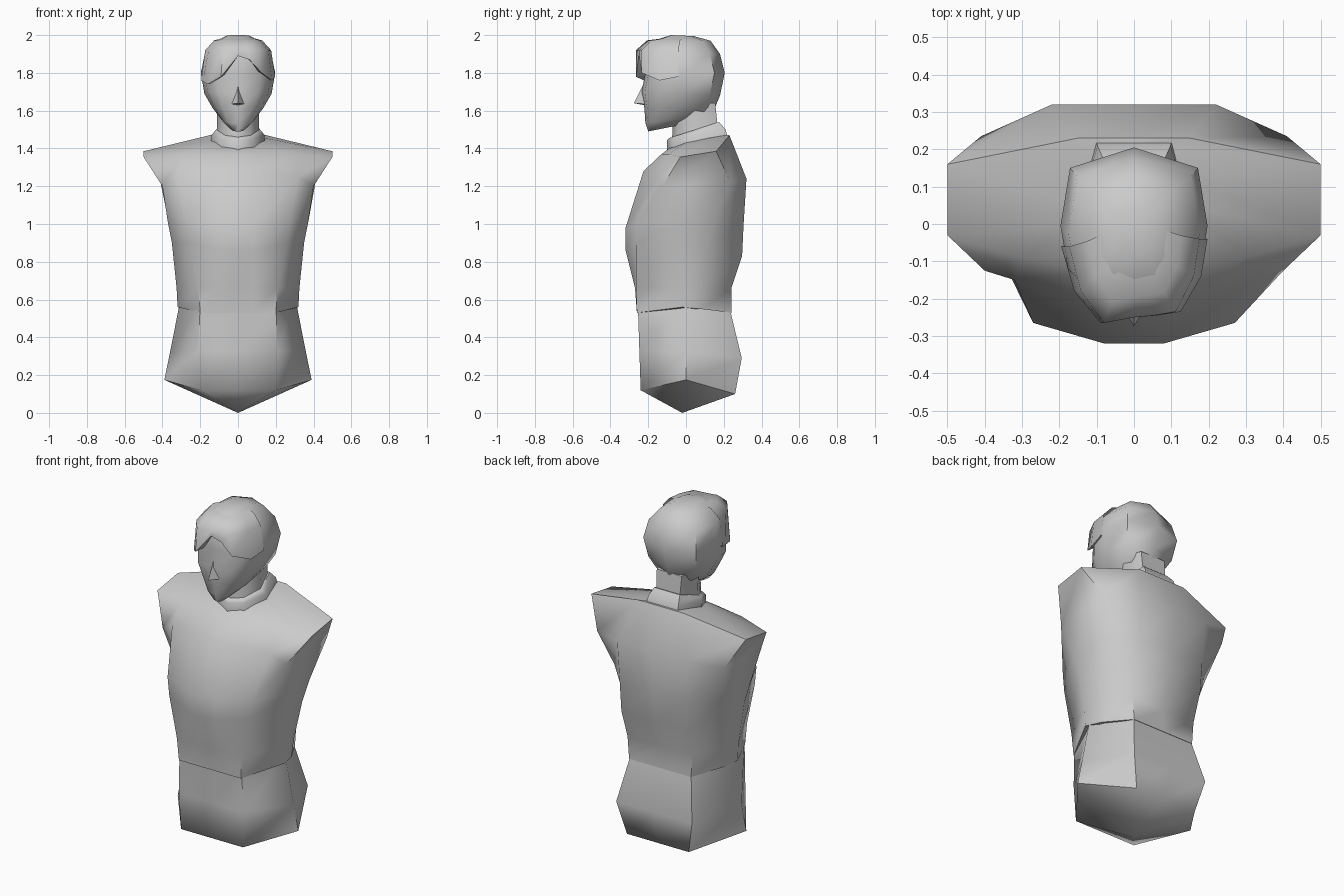
import bpy
import bmesh
import math

default_cube = bpy.data.objects.get("Cube")
if default_cube:
    bpy.data.objects.remove(default_cube, do_unlink=True)

# Single plain grey material
grey = bpy.data.materials.new("plain_grey")
grey.use_nodes = True
colour = (0.6, 0.6, 0.6, 1)
grey.diffuse_color = colour
shader = grey.node_tree.nodes["Principled BSDF"]
shader.inputs["Base Color"].default_value = colour
shader.inputs["Roughness"].default_value = 0.8


def finish(name, bm, angle=60):
    """Turn a bmesh into a named, smooth-shaded object."""
    mesh = bpy.data.meshes.new(name)
    bm.to_mesh(mesh)
    bm.free()
    mesh.materials.append(grey)
    obj = bpy.data.objects.new(name, mesh)
    bpy.context.collection.objects.link(obj)
    bpy.ops.object.select_all(action="DESELECT")
    obj.select_set(True)
    bpy.context.view_layer.objects.active = obj
    bpy.ops.object.shade_smooth_by_angle(angle=math.radians(angle))
    return obj


def full_ring(half):
    """Mirror a half section, running front to back, into a closed ring."""
    def centre(point):
        return (0, point[1], point[2])
    left = list(half)
    if left[0][0] > 0:
        left.insert(0, centre(left[0]))
    if left[-1][0] > 0:
        left.append(centre(left[-1]))
    right = [(-x, y, z) for x, y, z in reversed(left[1:-1])]
    return left + right


def loft(name, halves, tip=None, angle=60):
    """Skin a stack of mirrored sections; close the base flat or to a tip."""
    bm = bmesh.new()
    rings = [[bm.verts.new(p) for p in full_ring(half)] for half in halves]
    count = len(rings[0])
    for low, high in zip(rings, rings[1:]):
        for i in range(count):
            j = (i + 1) % count
            bm.faces.new((low[i], low[j], high[j], high[i]))
    bm.faces.new(rings[-1])
    if tip:
        point = bm.verts.new(tip)
        for i in range(count):
            bm.faces.new((point, rings[0][i], rings[0][(i + 1) % count]))
    else:
        bm.faces.new(rings[0])
    bmesh.ops.recalc_face_normals(bm, faces=bm.faces)
    return finish(name, bm, angle)


def section(template, z_front, z_back, width, y_front, y_back):
    """Scale a half outline and tilt it from its front to its back height."""
    return [(width * x,
             y_front + (y_back - y_front) * t,
             z_front + (z_back - z_front) * t) for x, t in template]


# Torso: front, front corner, side front, side back, back corner
loft("torso", [
    [(.08, -.26, .53), (.2, -.26, .53), (.32, -.02, .56), (.29, .08, .55), (.2, .24, .53)],
    [(.08, -.27, .66), (.21, -.265, .66), (.325, -.02, .66), (.3, .09, .66), (.21, .24, .66)],
    [(.08, -.32, .86), (.26, -.265, .9), (.35, -.04, .9), (.345, .1, .88), (.21, .297, .83)],
    [(.08, -.32, .98), (.27, -.265, 1), (.37, -.06, 1), (.365, .14, 1), (.215, .305, 1)],
    [(.1, -.225, 1.28), (.32, -.15, 1.25), (.4, -.125, 1.2), (.41, .235, 1.22), (.22, .32, 1.24)],
    [(.1, -.13, 1.37), (.3, -.09, 1.37), (.5, -.03, 1.355), (.5, .16, 1.385), (.15, .23, 1.47)],
    [(.05, -.09, 1.4), (.12, 0, 1.43), (.14, .05, 1.44), (.14, .12, 1.455), (.1, .21, 1.47)],
])

# Pelvis: front corner, side, back corner, closing to a point below
loft("pelvis", [
    [(.2, -.24, .12), (.39, 0, .175), (.2, .26, .1)],
    [(.21, -.247, .33), (.36, 0, .32), (.245, .295, .29)],
    [(.2, -.255, .58), (.305, 0, .6), (.19, .225, .58)],
], tip=(0, -.02, 0))

# Collar and neck
neck_outline = [(0, 0), (.6, .12), (1, .5), (.7, 1), (0, 1)]
loft("collar", [
    section(neck_outline, 1.385, 1.46, .145, -.1, .22),
    section(neck_outline, 1.445, 1.5, .14, -.1, .21),
    section(neck_outline, 1.455, 1.54, .118, -.09, .175),
])
loft("neck", [
    section(neck_outline, 1.42, 1.48, .115, -.075, .17),
    section(neck_outline, 1.53, 1.54, .11, -.07, .165),
    section(neck_outline, 1.64, 1.64, .115, -.06, .155),
])

# Head, from chin to crown
head_outline = [(0, 0), (.6, .04), (.9, .23), (1, .5), (.87, .87), (0, 1)]
loft("head", [section(head_outline, *row) for row in [
    (1.49, 1.53, .04, -.2, 0),
    (1.535, 1.575, .09, -.215, .13),
    (1.61, 1.62, .135, -.22, .155),
    (1.7, 1.68, .178, -.235, .18),
    (1.8, 1.8, .197, -.215, .205),
    (1.91, 1.9, .175, -.235, .18),
    (1.965, 1.97, .115, -.19, .13),
    (2, 1.995, .06, -.08, .04),
]])

# Nose
bm = bmesh.new()
for point in [(0, -.225, 1.74), (0, -.275, 1.64), (0, -.2, 1.625),
              (.035, -.215, 1.635), (-.035, -.215, 1.635)]:
    bm.verts.new(point)
bmesh.ops.convex_hull(bm, input=bm.verts)
bmesh.ops.recalc_face_normals(bm, faces=bm.faces)
finish("nose", bm, 40)

# Swept hair fringe: strands as (x, y, lower edge height)
strands = [(-.195, -.06, 1.76), (-.16, -.18, 1.74), (-.09, -.265, 1.78),
           (0, -.25, 1.89), (.06, -.245, 1.87), (.125, -.235, 1.8),
           (.18, -.14, 1.76), (.197, -.04, 1.78)]
bm = bmesh.new()
columns = []
for x, y, low in strands:
    path = [(.8 * x, .8 * y, low + .01), (x, y, low), (.89 * x, y, 1.92),
            (.65 * x, .78 * y, 1.972), (.4 * x, .4 * y, 1.985)]
    columns.append([bm.verts.new(p) for p in path])
for a, b in zip(columns, columns[1:]):
    for i in range(len(a) - 1):
        bm.faces.new((a[i], b[i], b[i + 1], a[i + 1]))
finish("hair_fringe", bm)
